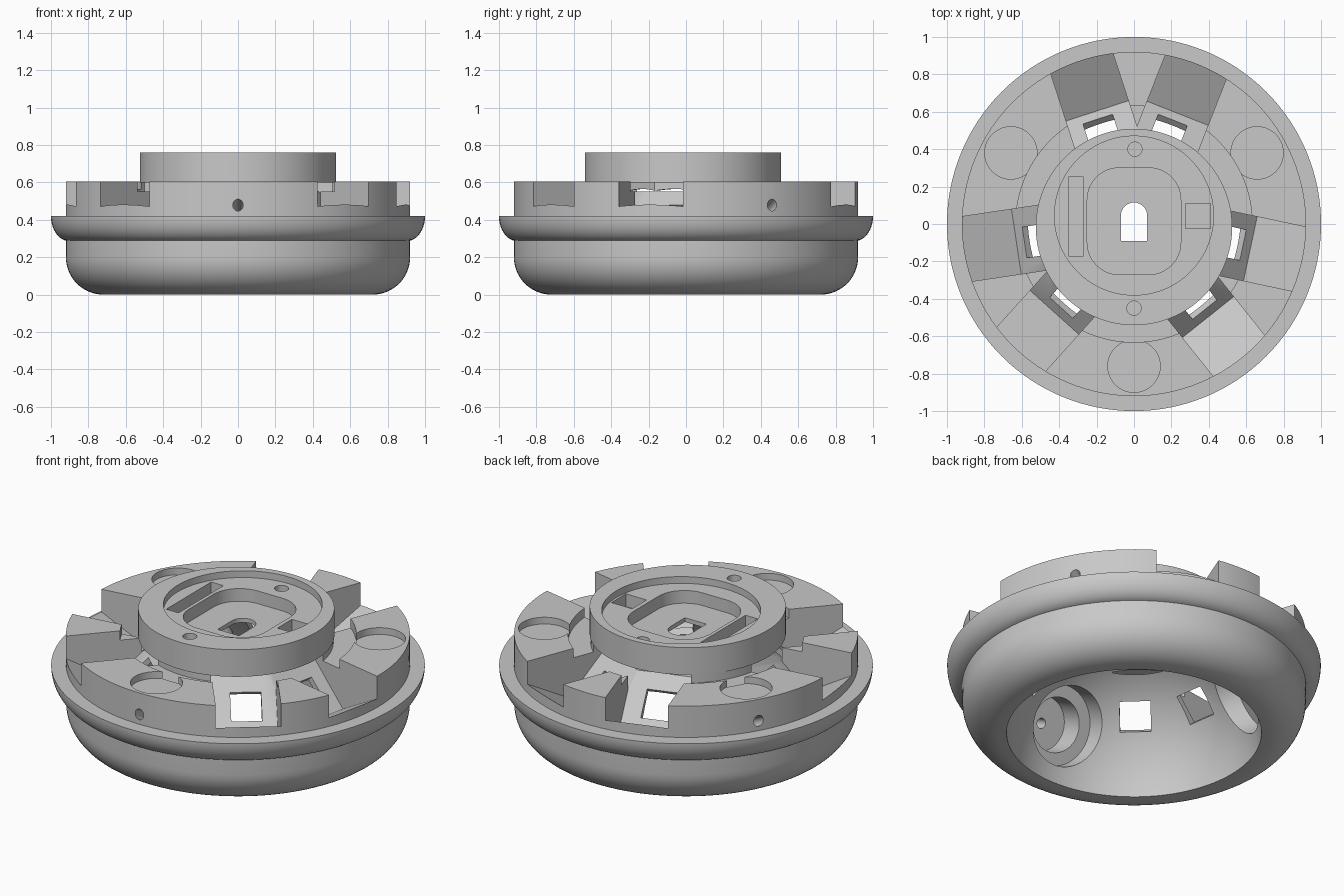
import bpy, bmesh, math
from mathutils import Matrix, Vector

if "Cube" in bpy.data.objects:
    bpy.data.objects.remove(bpy.data.objects["Cube"], do_unlink=True)

grey = bpy.data.materials.new("plain_grey")
grey.use_nodes = True
COLOUR = (0.58, 0.58, 0.58, 1)
grey.diffuse_color = COLOUR
grey.node_tree.nodes["Principled BSDF"].inputs["Base Color"].default_value = COLOUR


def add_object(name, bm):
    bmesh.ops.recalc_face_normals(bm, faces=bm.faces)
    mesh = bpy.data.meshes.new(name)
    bm.to_mesh(mesh)
    bm.free()
    mesh.materials.append(grey)
    obj = bpy.data.objects.new(name, mesh)
    bpy.context.collection.objects.link(obj)
    return obj


def lathe(name, profile, steps=128):
    """Revolve (radius, z) points; the profile starts and ends on the axis."""
    bm = bmesh.new()
    verts = [bm.verts.new((r, 0, z)) for r, z in profile]
    edges = [bm.edges.new(pair) for pair in zip(verts, verts[1:])]
    bmesh.ops.spin(bm, geom=verts + edges, axis=(0, 0, 1), cent=(0, 0, 0),
                   angle=math.tau, steps=steps)
    bmesh.ops.remove_doubles(bm, verts=bm.verts, dist=1e-5)
    return add_object(name, bm)


def box(name, low, high, matrix=Matrix()):
    low, high = Vector(low), Vector(high)
    bm = bmesh.new()
    bmesh.ops.create_cube(bm, size=1, matrix=matrix @ Matrix.Translation(
        (low + high) / 2) @ Matrix.Diagonal((*(high - low), 1)))
    return add_object(name, bm)


def cylinder(name, radius, low, high, matrix=Matrix(), sides=64):
    bm = bmesh.new()
    bmesh.ops.create_cone(bm, cap_ends=True, segments=sides, radius1=radius, radius2=radius,
                          depth=high - low,
                          matrix=matrix @ Matrix.Translation((0, 0, (low + high) / 2)))
    return add_object(name, bm)


def prism(name, outline, low, high, matrix=Matrix()):
    bm = bmesh.new()
    face = bm.faces.new([bm.verts.new((x, y, low)) for x, y in outline])
    top = bmesh.ops.extrude_face_region(bm, geom=[face])["geom"]
    bmesh.ops.translate(bm, vec=(0, 0, high - low),
                        verts=[g for g in top if isinstance(g, bmesh.types.BMVert)])
    bmesh.ops.transform(bm, matrix=matrix, verts=bm.verts)
    return add_object(name, bm)


def arc(cx, cy, rx, ry, start, end, n=14):
    angles = [math.radians(start + (end - start) * i / n) for i in range(n + 1)]
    return [(cx + rx * math.cos(a), cy + ry * math.sin(a)) for a in angles]


def carve(target, cutters):
    """Subtract every cutter and remove it."""
    for cutter in cutters:
        cutter.hide_render = True
        mod = target.modifiers.new("cut", "BOOLEAN")
        mod.operation, mod.solver, mod.object = "DIFFERENCE", "EXACT", cutter
        bpy.context.view_layer.update()
        result = bpy.data.meshes.new_from_object(
            target.evaluated_get(bpy.context.evaluated_depsgraph_get()))
        target.modifiers.clear()
        target.data = result
        bpy.data.objects.remove(cutter, do_unlink=True)


def spin_z(degrees):
    return Matrix.Rotation(math.radians(degrees), 4, "Z")


def tilt(degrees):
    return Matrix.Rotation(math.radians(-degrees), 4, "Y")


def shifted(x, y):
    return Matrix.Translation((x, y, 0))


BODY_TOP, HUB_TOP = 0.605, 0.76
GROOVE_FLOOR, GROOVE_OUT, GROOVE_IN = 0.55, 0.632, 0.51
SEAT_R, SEAT_Z = 0.636, 0.32
UPRIGHT = Matrix.Rotation(math.radians(90), 4, "X")


def ball_cavity():
    top, centre, radius = 0.62, -0.05, 0.684
    reach = math.degrees(math.asin((top - centre) / radius))
    return lathe("cavity_cutter", [(0, -0.1), (0.68, -0.1)]
                 + arc(0, centre, radius, radius, 0, reach, 24) + [(0, top)])


# Bowl-shaped body with a rounded flange and a groove around the hub
body = lathe("housing_body", [(0, 0)] + arc(0.72, 0.2, 0.2, 0.2, -90, 0)
             + arc(0.9, 0.42, 0.1, 0.135, -78, 0)
             + [(0.92, 0.42), (0.92, BODY_TOP), (GROOVE_OUT, BODY_TOP),
                (GROOVE_OUT, GROOVE_FLOOR), (GROOVE_IN, GROOVE_FLOOR),
                (GROOVE_IN, BODY_TOP), (0, BODY_TOP)])
cutters = [ball_cavity()]

# Side view of a notch: sloped floor, tilted seat, slot under the hub
notch = [(SEAT_R, SEAT_Z), (SEAT_R + 0.45, SEAT_Z + 0.255), (SEAT_R + 0.45, 0.7),
         (0.3, 0.7), (0.3, 0.55), (SEAT_R + SEAT_Z - 0.55, 0.55)]

for turn in (30, 150, 270):
    # Round recess in the top of each sector
    cutters.append(cylinder("recess_cutter", 0.14, BODY_TOP - 0.04, 0.7,
                            spin_z(turn) @ shifted(0.76, 0)))
    # Stepped bearing bore and its screw hole, aimed at the cavity centre
    axis = spin_z(turn) @ tilt(27.5) @ Matrix.Rotation(math.radians(90), 4, "Y")
    cutters.append(cylinder("bore_cutter", 0.22, 0.4, 0.73, axis))
    cutters.append(cylinder("inner_bore_cutter", 0.15, 0.4, 0.87, axis))
    cutters.append(cylinder("screw_cutter", 0.028, 0.8, 1.1, axis, 24))
    # Pair of notches, each with a square window into the cavity
    for offset in (38.5, 78):
        facing = spin_z(turn + offset)
        seat = facing @ Matrix.Translation((SEAT_R, 0, SEAT_Z)) @ tilt(45)
        cutters.append(prism("notch_cutter", notch, -0.175, 0.175, facing @ UPRIGHT))
        cutters.append(box("window_cutter", (-0.22, -0.072, 0.06), (0.05, 0.094, 0.226), seat))
carve(body, cutters)

# Round hub on top
HUB_Y = -0.016
hub = cylinder("top_hub", 0.525, BODY_TOP - 0.005, HUB_TOP, shifted(0, HUB_Y), 128)
corner = 0.17
rounded = []
for sx, sy, start in ((1, 1, 0), (-1, 1, 90), (-1, -1, 180), (1, -1, 270)):
    rounded += arc(sx * (0.25 - corner), 0.015 + sy * (0.285 - corner),
                   corner, corner, start, start + 90)
keyhole = [(-0.07, -0.09), (0.07, -0.09)] + arc(0, 0.045, 0.07, 0.07, 0, 180)
FLOOR, CLEAR = 0.645, 0.9
carve(hub, [
    ball_cavity(),
    cylinder("dish_cutter", 0.425, HUB_TOP - 0.04, CLEAR, shifted(0, 0.045), 128),
    prism("pocket_cutter", rounded, FLOOR, CLEAR),
    prism("keyhole_cutter", keyhole, 0.5, CLEAR),
    box("long_slot_cutter", (-0.35, -0.17, FLOOR), (-0.27, 0.25, CLEAR)),
    box("short_slot_cutter", (0.275, -0.025, FLOOR), (0.41, 0.11, CLEAR)),
    cylinder("back_hole_cutter", 0.038, FLOOR, CLEAR, shifted(0.005, 0.4), 32),
    cylinder("front_hole_cutter", 0.038, FLOOR, CLEAR, shifted(0, -0.45), 32),
])

# Smooth curves, sharp edges
for obj in (body, hub):
    bpy.ops.object.select_all(action="DESELECT")
    obj.select_set(True)
    bpy.context.view_layer.objects.active = obj
    bpy.ops.object.shade_smooth_by_angle(angle=math.radians(30))
